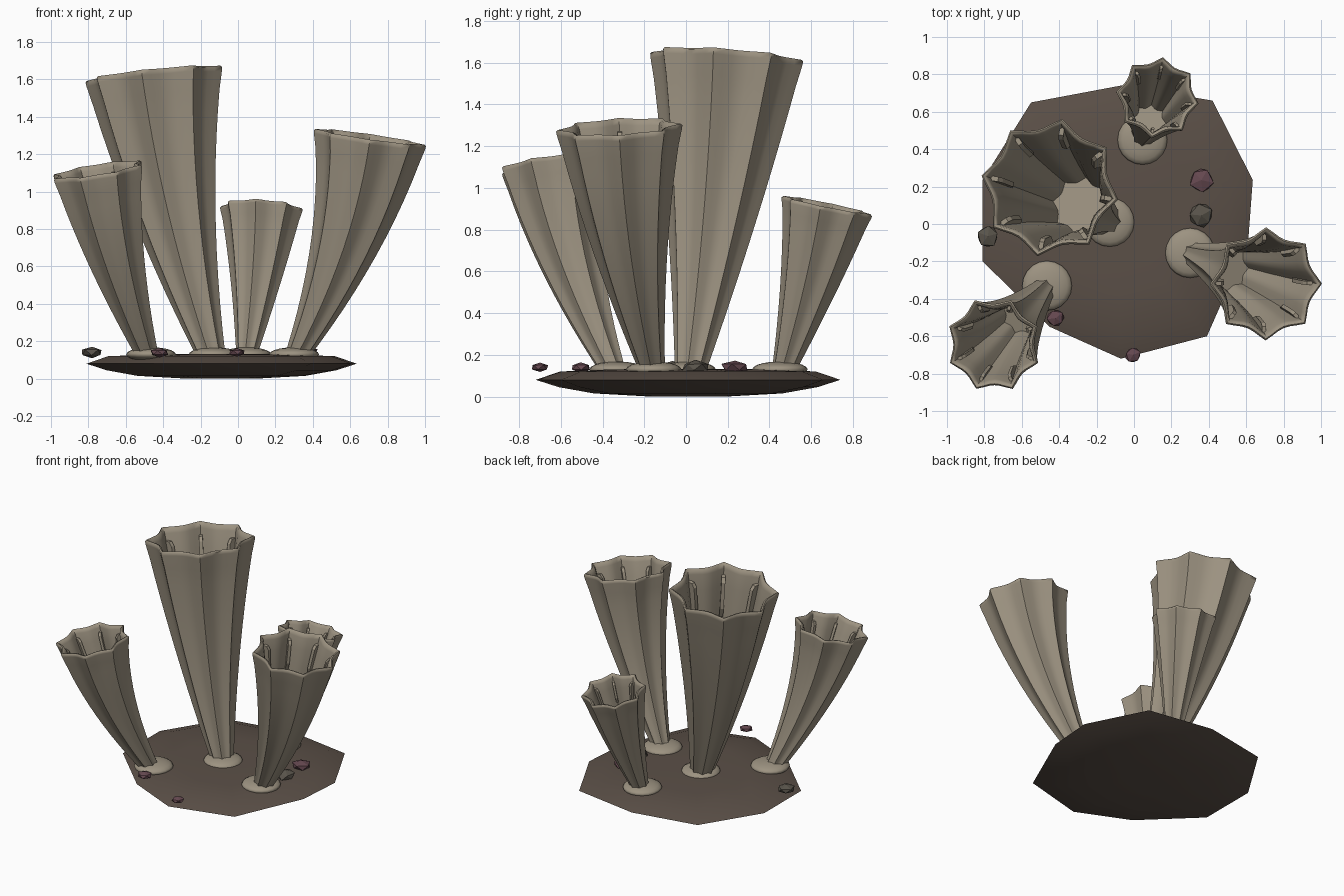
import bpy, bmesh, math, random
from mathutils import Vector, Matrix

random.seed(4)
if "Cube" in bpy.data.objects:
    bpy.data.objects.remove(bpy.data.objects["Cube"])


def material(name, rgb):
    m = bpy.data.materials.new(name)
    m.use_nodes = True
    m.diffuse_color = (*rgb, 1)
    m.node_tree.nodes["Principled BSDF"].inputs["Base Color"].default_value = (*rgb, 1)
    return m


TAUPE = material("taupe", (0.335, 0.29, 0.22))
BROWN = material("dark brown", (0.105, 0.08, 0.064))
PLUM = material("dull plum", (0.13, 0.065, 0.08))
GREY = material("stone grey", (0.10, 0.088, 0.07))


def finish(bm, name, mat, angle=None):
    bmesh.ops.recalc_face_normals(bm, faces=bm.faces[:])
    mesh = bpy.data.meshes.new(name)
    bm.to_mesh(mesh)
    bm.free()
    mesh.materials.append(mat)
    obj = bpy.data.objects.new(name, mesh)
    bpy.context.collection.objects.link(obj)
    if angle:
        bpy.ops.object.select_all(action="DESELECT")
        obj.select_set(True)
        bpy.context.view_layer.objects.active = obj
        bpy.ops.object.shade_smooth_by_angle(angle=math.radians(angle))
    return obj


def skin(bm, rings):
    """Join successive rings of points with quads and cap both ends."""
    loops = [[bm.verts.new(p) for p in ring] for ring in rings]
    for a, b in zip(loops, loops[1:]):
        for i in range(len(a)):
            j = (i + 1) % len(a)
            bm.faces.new((a[i], a[j], b[j], b[i]))
    bm.faces.new(loops[0][::-1])
    bm.faces.new(loops[-1])


# Irregular lens-shaped rock slab
outline = [(0.635, 0.235), (0.42, 0.66), (-0.07, 0.74), (-0.55, 0.65), (-0.81, 0.235),
           (-0.81, -0.2), (-0.45, -0.55), (-0.07, -0.72), (0.39, -0.6), (0.61, -0.1)]
middle = Vector((-0.09, 0.01))


def slab_ring(scale, z):
    return [(*(middle + (Vector(p) - middle) * scale), z) for p in outline]


bm = bmesh.new()
skin(bm, [slab_ring(s, z) for s, z in
          ((0.25, 0.0), (0.62, 0.015), (0.85, 0.045), (1, 0.08), (0.84, 0.12), (0.5, 0.13), (0.2, 0.133))])
finish(bm, "rock_slab", BROWN, 50)


class Tube:
    """Curved, flaring path with a lobed cross-section."""

    def __init__(self, root, mid, top, r0, r1, phase):
        self.pts = [Vector(p) for p in (root, mid, top)]
        self.r0, self.r1, self.phase = r0, r1, math.radians(phase)

    def centre(self, t):
        a, b, c = self.pts
        return a * (2 * t - 1) * (t - 1) + b * 4 * t * (1 - t) + c * t * (2 * t - 1)

    def frame(self, t):
        tangent = self.centre(t + 0.01) - self.centre(t - 0.01)
        turn = Vector((0, 0, 1)).rotation_difference(tangent).to_matrix().to_4x4()
        return Matrix.Translation(self.centre(t)) @ turn

    def radius(self, t):
        return self.r0 + (self.r1 - self.r0) * t

    def ring(self, t, inset=0.0, lift=0.0, count=48):
        frame, pts = self.frame(t), []
        for i in range(count):
            a = 2 * math.pi * i / count
            r = self.radius(t) * (1 - 0.155 * abs(math.sin(4 * a))) - inset
            a += self.phase
            pts.append(frame @ Vector((r * math.cos(a), r * math.sin(a), lift)))
        return pts


tubes = {
    "tall": Tube((-0.14, 0.02, 0.12), (-0.335, 0.125, 0.88), (-0.45, 0.195, 1.625), 0.075, 0.37, 35),
    "left": Tube((0.31, -0.16, 0.12), (0.565, -0.265, 0.71), (0.705, -0.32, 1.285), 0.06, 0.30, 0),
    "front": Tube((-0.48, -0.345, 0.12), (-0.645, -0.54, 0.63), (-0.75, -0.645, 1.11), 0.06, 0.255, 23),
    "back": Tube((0.045, 0.465, 0.12), (0.095, 0.585, 0.53), (0.125, 0.675, 0.91), 0.055, 0.22, 37),
}
collars = {"tall": (-0.13, 0.01), "left": (0.30, -0.155), "front": (-0.465, -0.33), "back": (0.045, 0.45)}

for name, tube in tubes.items():
    # Outer wall, rounded lip and deep inner wall
    bm = bmesh.new()
    rings = [tube.ring(i / 12) for i in range(12)]
    rings += [tube.ring(0.985, -0.004), tube.ring(1, -0.003), tube.ring(1, 0.006, 0.008),
              tube.ring(1, 0.018, 0.004), tube.ring(0.98, 0.024)]
    rings += [tube.ring(t, 0.024) for t in (0.9, 0.8, 0.65, 0.5, 0.35)]
    skin(bm, rings)
    finish(bm, name + "_tube", TAUPE, 55)

    # Fins lining the mouth, one inside each lobe
    bm = bmesh.new()
    for k in range(8):
        a = tube.phase + k * math.pi / 4
        out, side = Vector((math.cos(a), math.sin(a), 0)), Vector((-math.sin(a), math.cos(a), 0))
        sections = []
        for t, depth in ((0.75, 0.10), (0.80, 0.19), (0.93, 0.19), (0.95, 0.14)):
            r = tube.radius(t)
            w = 0.035 * tube.r1
            corners = ((r - 0.015, w), (r - 0.015, -w), (r - r * depth - 0.015, -w), (r - r * depth - 0.015, w))
            sections.append([tube.frame(t) @ (out * d + side * s) for d, s in corners])
        skin(bm, sections)
    finish(bm, name + "_fins", TAUPE)

    # Flattened collar where the tube grips the slab
    bm = bmesh.new()
    bmesh.ops.create_uvsphere(bm, u_segments=20, v_segments=10, radius=1,
                              matrix=Matrix.Translation((*collars[name], 0.13))
                              @ Matrix.Diagonal((0.133, 0.133, 0.038, 1)))
    finish(bm, name + "_collar", TAUPE, 60)

# Loose pebbles
pebbles = [(0.36, 0.235, 0.07, PLUM), (0.36, 0.045, 0.068, GREY), (-0.78, -0.065, 0.062, GREY),
           (-0.42, -0.505, 0.052, PLUM), (-0.005, -0.70, 0.046, PLUM)]
for i, (x, y, r, mat) in enumerate(pebbles):
    bm = bmesh.new()
    bmesh.ops.create_icosphere(bm, subdivisions=1, radius=r)
    for v in bm.verts:
        v.co *= random.uniform(0.85, 1.1)
    place = (Matrix.Translation((x, y, 0.14)) @ Matrix.Diagonal((1, 1, 0.5, 1))
             @ Matrix.Rotation(random.uniform(0, 6), 4, "Z"))
    bmesh.ops.transform(bm, matrix=place, verts=bm.verts[:])
    finish(bm, f"pebble_{i + 1}", mat)
